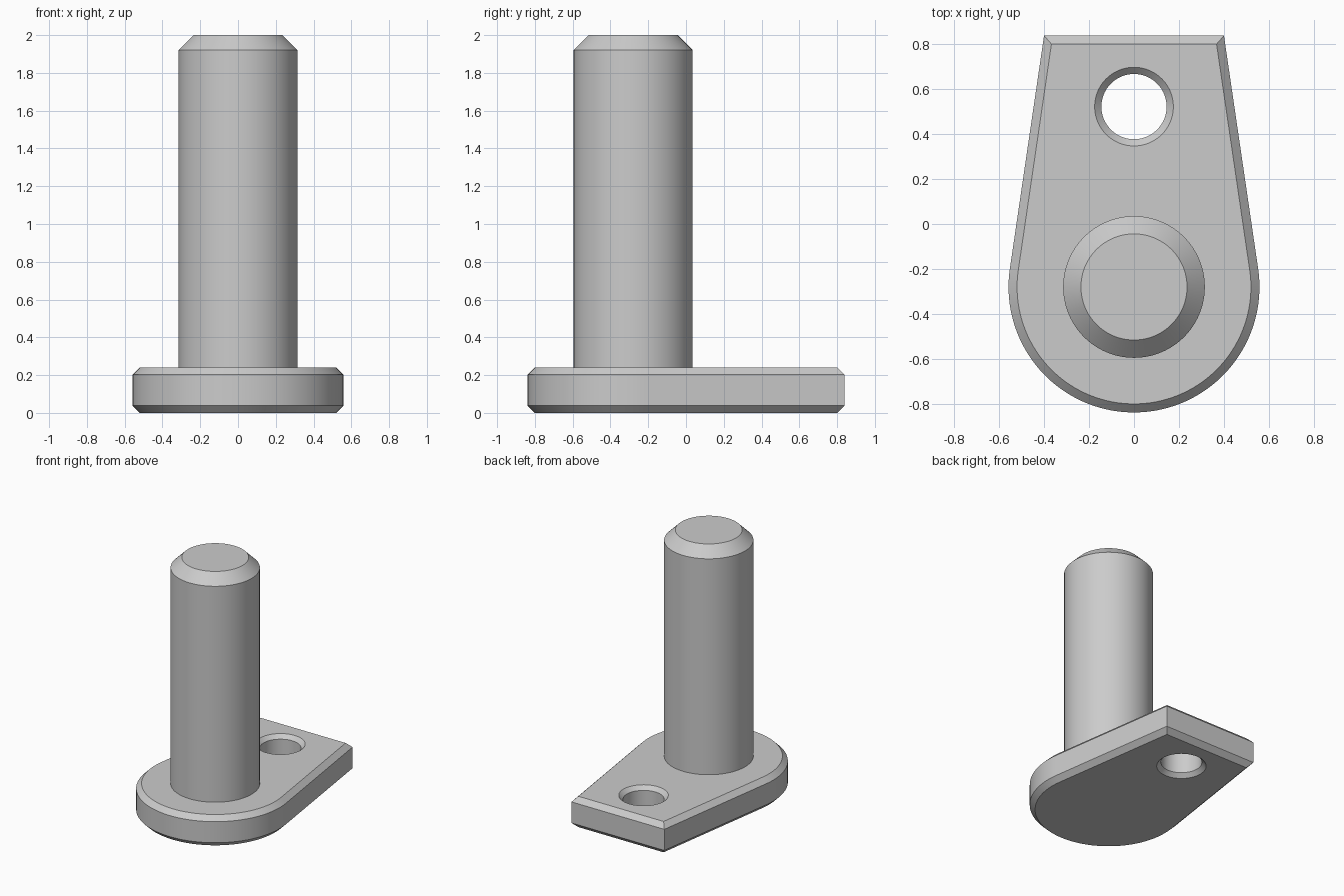
import bpy, bmesh
from math import sin, cos, pi, atan2, acos, hypot

cube = bpy.data.objects.get("Cube")
if cube:
    bpy.data.objects.remove(cube, do_unlink=True)

# Main dimensions
CENTRE_Y, ROUND_R = -0.28, 0.558
BACK_Y, BACK_X = 0.838, 0.4
PLATE_H, PLATE_CHAMFER = 0.24, 0.038
PIN_R, PIN_CHAMFER = 0.315, 0.079
HOLE_Y, HOLE_R, HOLE_CHAMFER = 0.522, 0.145, 0.03

steel = bpy.data.materials.new("grey steel")
steel.use_nodes = True
GREY = (0.6, 0.6, 0.6, 1)
steel.diffuse_color = GREY
steel.node_tree.nodes["Principled BSDF"].inputs["Base Color"].default_value = GREY


def stack_rings(name, rings):
    """Closed solid through a stack of matching rings, capped at both ends."""
    bm = bmesh.new()
    loops = [[bm.verts.new(p) for p in ring] for ring in rings]
    n = len(loops[0])
    for low, high in zip(loops, loops[1:]):
        for i in range(n):
            j = (i + 1) % n
            bm.faces.new((low[i], low[j], high[j], high[i]))
    bm.faces.new(loops[0][::-1])
    bm.faces.new(loops[-1])
    bmesh.ops.recalc_face_normals(bm, faces=bm.faces)
    mesh = bpy.data.meshes.new(name)
    bm.to_mesh(mesh)
    bm.free()
    mesh.materials.append(steel)
    obj = bpy.data.objects.new(name, mesh)
    bpy.context.collection.objects.link(obj)
    return obj


def circle(radius, y, z, n=96):
    return [(radius * cos(2 * pi * i / n), y + radius * sin(2 * pi * i / n), z)
            for i in range(n)]


def plate_outline(inset, z, n=72):
    """Round front, straight tangent sides and a flat back, moved in by inset."""
    length = BACK_Y - CENTRE_Y
    a = atan2(length, BACK_X) - acos(ROUND_R / hypot(BACK_X, length))
    r = ROUND_R - inset
    back = BACK_Y - inset
    corner = (r - sin(a) * (back - CENTRE_Y)) / cos(a)
    start, sweep = pi - a, pi + 2 * a
    arc = [(r * cos(start + sweep * i / n), CENTRE_Y + r * sin(start + sweep * i / n), z)
           for i in range(n + 1)]
    return arc + [(corner, back, z), (-corner, back, z)]


# Base plate with chamfered rims
c = PLATE_CHAMFER
plate = stack_rings("base_plate", [
    plate_outline(c, 0), plate_outline(0, c),
    plate_outline(0, PLATE_H - c), plate_outline(c, PLATE_H)])

# Through hole, countersunk on both sides
h, over = HOLE_CHAMFER, 0.02
cutter = stack_rings("hole_cutter", [
    circle(HOLE_R + h + over, HOLE_Y, -over), circle(HOLE_R, HOLE_Y, h),
    circle(HOLE_R, HOLE_Y, PLATE_H - h),
    circle(HOLE_R + h + over, HOLE_Y, PLATE_H + over)])
cutter.hide_render = True
cut = plate.modifiers.new("hole", 'BOOLEAN')
cut.operation, cut.solver, cut.object = 'DIFFERENCE', 'EXACT', cutter
bpy.context.view_layer.objects.active = plate
bpy.ops.object.modifier_apply(modifier=cut.name)
bpy.data.objects.remove(cutter, do_unlink=True)

# Upright pin with a chamfered top
pin = stack_rings("pin", [
    circle(PIN_R, CENTRE_Y, PLATE_H / 2),
    circle(PIN_R, CENTRE_Y, 2 - PIN_CHAMFER),
    circle(PIN_R - PIN_CHAMFER, CENTRE_Y, 2)])

# Smooth curves, crisp chamfer edges
bpy.ops.object.select_all(action='DESELECT')
for obj in (plate, pin):
    obj.select_set(True)
bpy.context.view_layer.objects.active = plate
bpy.ops.object.shade_smooth_by_angle(angle=pi / 6)
